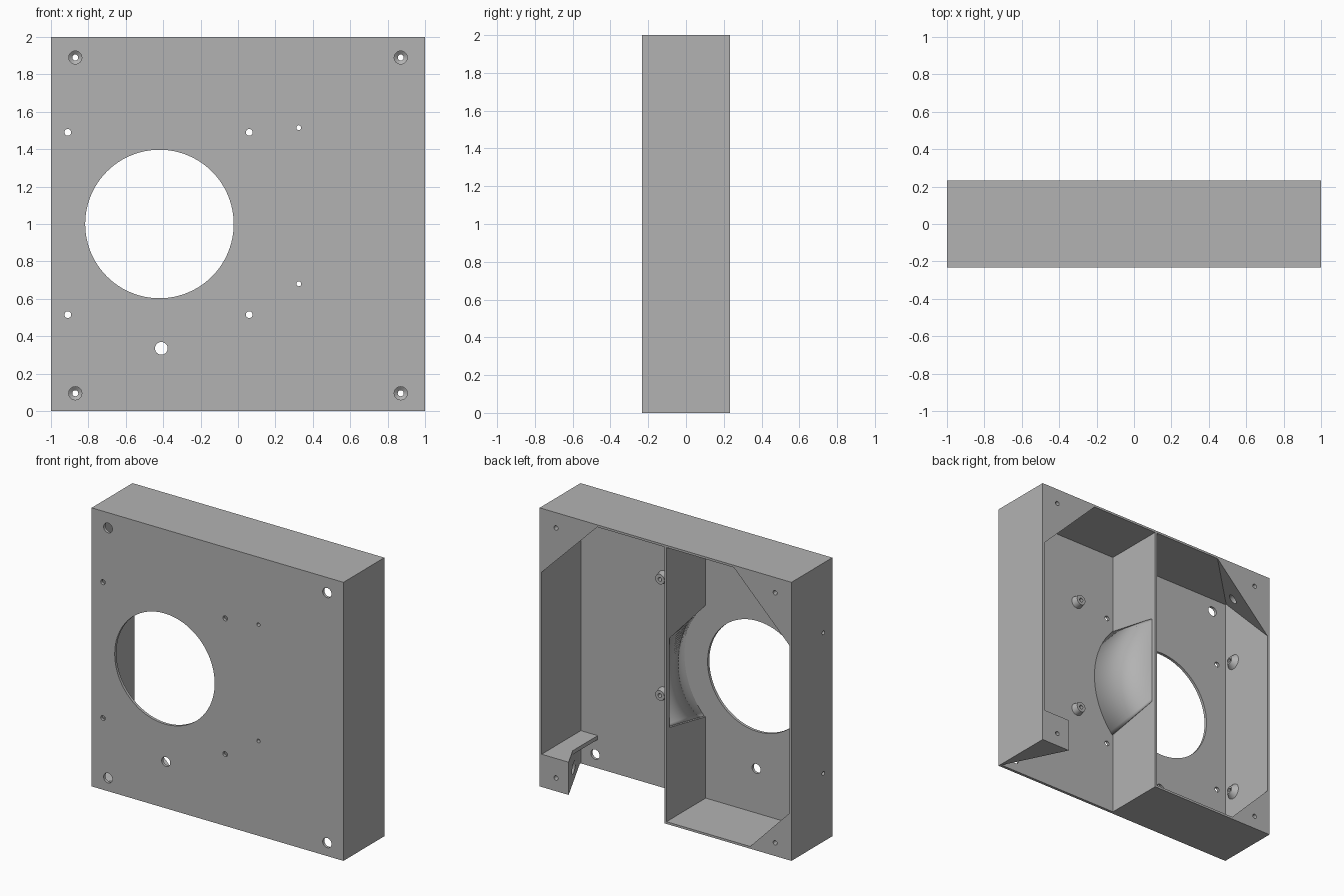
import bpy, bmesh, math
from mathutils import Matrix, Vector

cube = bpy.data.objects.get("Cube")
if cube:
    bpy.data.objects.remove(cube, do_unlink=True)

FRONT, BACK = -0.232, 0.232
PLATE, WALL = 0.02, 0.016
INNER = FRONT + PLATE

grey = bpy.data.materials.new("mid grey")
grey.use_nodes = True
grey.diffuse_color = (0.45, 0.45, 0.45, 1)
grey.node_tree.nodes["Principled BSDF"].inputs["Base Color"].default_value = (0.45, 0.45, 0.45, 1)


def finish(name, bm):
    bmesh.ops.recalc_face_normals(bm, faces=bm.faces)
    mesh = bpy.data.meshes.new(name)
    bm.to_mesh(mesh)
    bm.free()
    ob = bpy.data.objects.new(name, mesh)
    mesh.materials.append(grey)
    bpy.context.collection.objects.link(ob)
    return ob


def box(name, lo, hi):
    bm = bmesh.new()
    lo, hi = Vector(lo), Vector(hi)
    bmesh.ops.create_cube(bm, size=1)
    for v in bm.verts:
        v.co = (lo + hi) / 2 + v.co * (hi - lo)
    return finish(name, bm)


def prism(name, points, offset):
    bm = bmesh.new()
    face = bm.faces.new([bm.verts.new(p) for p in points])
    new = bmesh.ops.extrude_face_region(bm, geom=[face])["geom"]
    bmesh.ops.translate(bm, vec=offset, verts=[e for e in new if isinstance(e, bmesh.types.BMVert)])
    return finish(name, bm)


def hull(name, points):
    bm = bmesh.new()
    for p in points:
        bm.verts.new(p)
    bmesh.ops.convex_hull(bm, input=bm.verts)
    return finish(name, bm)


def add_lathe(bm, profile, origin, axis, segments=32):
    """Revolve (radius, height) pairs as a closed solid along an axis."""
    turn = Vector((0, 0, 1)).rotation_difference(Vector(axis)).to_matrix().to_4x4()
    place = Matrix.Translation(origin) @ turn
    rings = []
    for r, h in profile:
        angles = [2 * math.pi * i / segments for i in range(segments)]
        rings.append([bm.verts.new(place @ Vector((r * math.cos(a), r * math.sin(a), h))) for a in angles])
    for a, b in zip(rings, rings[1:]):
        for i in range(segments):
            j = (i + 1) % segments
            bm.faces.new((a[i], a[j], b[j], b[i]))
    bm.faces.new(rings[0][::-1])
    bm.faces.new(rings[-1])


def lathe(name, profile, origin, axis):
    bm = bmesh.new()
    add_lathe(bm, profile, origin, axis)
    return finish(name, bm)


def cut(ob, cutter):
    mod = ob.modifiers.new("holes", "BOOLEAN")
    mod.operation, mod.solver, mod.object = "DIFFERENCE", "EXACT", cutter
    bpy.context.view_layer.objects.active = ob
    bpy.ops.object.modifier_apply(modifier=mod.name)


# Hole cutters: stepped corner bores, round openings, and side screw holes
bm = bmesh.new()
for x in (-0.87, 0.87):
    for z in (0.095, 1.89):
        add_lathe(bm, [(0.035, 0), (0.035, 0.42), (0.016, 0.435), (0.016, 0.6)], (x, FRONT - 0.05, z), (0, 1, 0))
corner_bores = finish("corner_bores", bm)

openings = [(-0.42, 1.0, 0.397, 96), (-0.41, 0.335, 0.034, 32)]
openings += [(x, z, 0.018, 24) for x in (-0.91, 0.06) for z in (0.515, 1.49)]
openings += [(0.325, z, 0.013, 24) for z in (0.68, 1.515)]
bm = bmesh.new()
for x, z, r, n in openings:
    add_lathe(bm, [(r, 0), (r, 0.2)], (x, FRONT - 0.05, z), (0, 1, 0), n)
plate_holes = finish("plate_holes", bm)

bm = bmesh.new()
for z in (0.49, 1.5):
    add_lathe(bm, [(0.014, 0), (0.014, 0.2)], (-1.05, -0.13, z), (1, 0, 0), 24)
side_holes = finish("side_holes", bm)

# Front plate and outer walls
front_plate = box("front_plate", (-1, FRONT, 0), (1, INNER, 2))
cut(front_plate, plate_holes)
cut(front_plate, corner_bores)
right_wall = box("right_wall", (-1, INNER, 0), (-1 + WALL, BACK, 2))
cut(right_wall, side_holes)
box("left_wall", (1 - WALL, INNER, 0), (1, BACK, 2))
box("top_wall", (-1, INNER, 2 - WALL), (1, BACK, 2))
box("bottom_wall", (-1, INNER, 0), (0, BACK, WALL))

# Middle partition with a notch beside the large opening
notch = [(INNER, 1.4), (0.2, 1.32), (0.2, 0.68), (INNER, 0.6)]
outline = [(INNER, 0), (BACK, 0), (BACK, 2), (INNER, 2)] + notch
prism("partition", [(-WALL / 2, y, z) for y, z in outline], (WALL, 0, 0))

# Bulge from an arc on the front plate to a straight line on the partition
bm = bmesh.new()
steps, half = 32, 0.75
pairs = []
for i in range(steps + 1):
    t = 2 * i / steps - 1
    a = t * half
    arc = bm.verts.new((-0.42 + 0.587 * math.cos(a), INNER, 1 + 0.587 * math.sin(a)))
    line = bm.verts.new((WALL / 2, 0.2, 1 + 0.32 * t))
    pairs.append((arc, line))
for (a, b), (c, d) in zip(pairs, pairs[1:]):
    bm.faces.new((a, c, d, b))
bulge = finish("partition_bulge", bm)
solid = bulge.modifiers.new("thickness", "SOLIDIFY")
solid.thickness, solid.offset = 0.012, 0

# Tapered corner gussets reaching from the back rim to the front corners
for name, sx, top, leg_x, leg_z in (
    ("top_left_gusset", 1, True, 0.45, 0.45),
    ("top_right_gusset", -1, True, 0.45, 0.45),
    ("bottom_right_gusset", -1, False, 0.32, 0.33),
):
    cx, cz = sx * 0.988, 1.988 if top else 0.012
    dz = -leg_z if top else leg_z
    gusset = hull(name, [(cx, BACK, cz), (cx - sx * leg_x, BACK, cz), (cx, BACK, cz + dz), (cx, INNER, cz)])
    cut(gusset, corner_bores)

# Lower left screw bracket and its ledge
plan = [(0.995, BACK), (0.77, BACK), (0.995, FRONT + 0.01)]
bracket = prism("bottom_left_bracket", [(x, y, 0) for x, y in plan], (0, 0, 0.235))
cut(bracket, corner_bores)
ledge = [(0.99, BACK), (0.77, BACK), (0.85, 0.12), (0.85, INNER), (0.99, INNER)]
prism("bracket_ledge", [(x, y, 0.207) for x, y in ledge], (0, 0, 0.028))

# Screw bosses on the front plate and the side wall
for i, z in enumerate((0.68, 1.515)):
    boss = lathe(f"plate_boss_{i + 1}", [(0.045, 0), (0.036, 0.045)], (0.325, INNER, z), (0, 1, 0))
    bm = bmesh.new()
    add_lathe(bm, [(0.014, -0.1), (0.014, 0.1)], (0.325, INNER, z), (0, 1, 0), 24)
    drill = finish("boss_drill", bm)
    cut(boss, drill)
    bpy.data.objects.remove(drill, do_unlink=True)
for i, z in enumerate((0.49, 1.5)):
    boss = lathe(f"side_boss_{i + 1}", [(0.055, 0), (0.025, 0.035)], (-1 + WALL, -0.13, z), (1, 0, 0))
    cut(boss, side_holes)

for cutter in (corner_bores, plate_holes, side_holes):
    bpy.data.objects.remove(cutter, do_unlink=True)

# Smooth shading with sharp edges kept
bpy.ops.object.select_all(action="DESELECT")
for ob in bpy.context.collection.objects:
    if ob.type == "MESH" and grey.name in ob.data.materials:
        ob.select_set(True)
        bpy.context.view_layer.objects.active = ob
bpy.ops.object.shade_smooth_by_angle(angle=math.radians(30))
